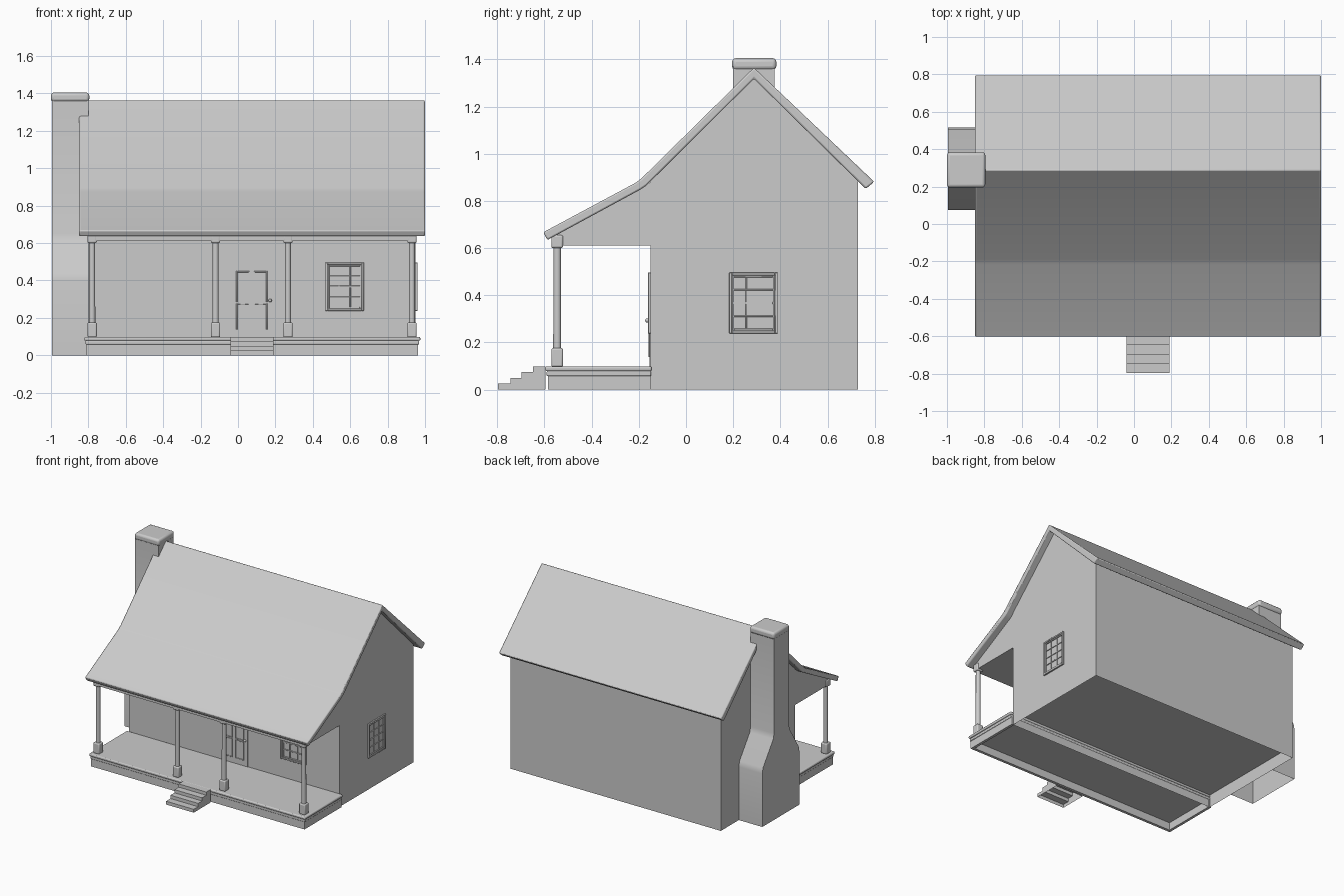
import bpy, bmesh
from math import radians
from mathutils import Matrix, Vector

if "Cube" in bpy.data.objects:
    bpy.data.objects.remove(bpy.data.objects["Cube"])


def finish(name, bm, bevel=0.0, segs=2, loc=(0, 0, 0), rot=0.0, recalc=True):
    if recalc:
        bmesh.ops.recalc_face_normals(bm, faces=bm.faces)
    me = bpy.data.meshes.new(name)
    bm.to_mesh(me)
    bm.free()
    ob = bpy.data.objects.new(name, me)
    bpy.context.collection.objects.link(ob)
    ob.location, ob.rotation_euler.z = loc, rot
    bpy.ops.object.select_all(action='DESELECT')
    ob.select_set(True)
    bpy.context.view_layer.objects.active = ob
    bpy.ops.object.shade_smooth_by_angle(angle=radians(45))
    if bevel:
        m = ob.modifiers.new("bevel", 'BEVEL')
        m.width, m.segments, m.limit_method = bevel, segs, 'ANGLE'
        m.angle_limit = radians(40)
    return ob


def add_box(bm, x, y, z):
    mid = Vector([(a + b) / 2 for a, b in (x, y, z)])
    size = [b - a for a, b in (x, y, z)]
    bmesh.ops.create_cube(bm, size=1, matrix=Matrix.Translation(mid) @ Matrix.Diagonal((*size, 1)))


def box(name, x, y, z, bevel=0.0, segs=2):
    bm = bmesh.new()
    add_box(bm, x, y, z)
    return finish(name, bm, bevel, segs)


def extrude_x(name, profile, x0, x1, bevel=0.0, floor=None):
    """Extrude a (y, z) profile from x0 to x1; floor = height the bottom face is recessed to, 0 = open."""
    bm = bmesh.new()
    face = bm.faces.new([bm.verts.new((x0, y, z)) for y, z in profile])
    new = bmesh.ops.extrude_face_region(bm, geom=[face], use_keep_orig=True)["geom"]
    bmesh.ops.translate(bm, verts=[v for v in new if isinstance(v, bmesh.types.BMVert)],
                        vec=(x1 - x0, 0, 0))
    bmesh.ops.recalc_face_normals(bm, faces=bm.faces)
    if floor is not None:
        low = [f for f in bm.faces if all(v.co.z < 1e-5 for v in f.verts)]
        if floor:
            bmesh.ops.split(bm, geom=low)
            low = [f for f in bm.faces if all(v.co.z < 1e-5 for v in f.verts)]
            bmesh.ops.translate(bm, verts=list({v for f in low for v in f.verts}), vec=(0, 0, floor))
        else:
            bmesh.ops.delete(bm, geom=low, context='FACES')
    return finish(name, bm, bevel, recalc=False)


def add_frame(bm, w0, w1, z0, z1, t, depth):
    """Rectangular border of width t, standing out from y = 0 towards -y."""
    add_box(bm, (w0, w0 + t), (-depth, 0.002), (z0, z1))
    add_box(bm, (w1 - t, w1), (-depth, 0.002), (z0, z1))
    add_box(bm, (w0 + t, w1 - t), (-depth, 0.002), (z0, z0 + t))
    add_box(bm, (w0 + t, w1 - t), (-depth, 0.002), (z1 - t, z1))


# House body (floor recessed above the ground) and roof
extrude_x("house_walls", [(-0.15, 0), (0.729, 0), (0.729, 0.89), (0.288, 1.328), (-0.15, 0.9)],
          -0.80, 0.95, floor=0.095)
extrude_x("roof", [(-0.605, 0.667), (-0.215, 0.876), (-0.19, 0.894), (0.288, 1.365), (0.798, 0.881),
                   (0.762, 0.851), (0.288, 1.318), (-0.168, 0.865), (-0.193, 0.848), (-0.588, 0.634)],
          -0.85, 1.0, bevel=0.007)

# Porch ceiling and gable infill
extrude_x("porch_gable", [(-0.57, 0.61), (-0.148, 0.61), (-0.148, 0.88), (-0.19, 0.86), (-0.57, 0.65)],
          -0.80, 0.948)

# Chimney with sloped shoulders, hollow underneath
extrude_x("chimney", [(0.075, 0), (0.515, 0), (0.515, 0.40), (0.507, 0.44), (0.385, 0.61), (0.375, 0.65),
                      (0.375, 1.37), (0.2, 1.37), (0.2, 0.65), (0.19, 0.61), (0.083, 0.44),
                      (0.075, 0.40)], -0.995, -0.80, floor=0)
box("chimney_cap", (-1.0, -0.795), (0.195, 0.383), (1.355, 1.405), bevel=0.016, segs=3)

# Porch floor, trim and hollow skirt
box("porch_floor", (-0.822, 0.975), (-0.597, -0.146), (0.078, 0.098), bevel=0.007, segs=3)
box("porch_trim", (-0.815, 0.968), (-0.591, -0.148), (0.057, 0.079), bevel=0.005)
bm = bmesh.new()
add_box(bm, (-0.81, 0.963), (-0.586, -0.565), (0, 0.06))
for x in ((-0.81, -0.79), (0.943, 0.963)):
    add_box(bm, x, (-0.565, -0.148), (0, 0.06))
finish("porch_skirt", bm)

# Steps
extrude_x("porch_steps", [(-0.797, 0), (-0.797, 0.025), (-0.745, 0.025), (-0.745, 0.05), (-0.698, 0.05),
                          (-0.698, 0.074), (-0.648, 0.074), (-0.648, 0.098), (-0.595, 0.098),
                          (-0.595, 0)], -0.04, 0.19, floor=0)

# Posts
PY = -0.546
for i, px in enumerate((-0.78, -0.12, 0.267, 0.93)):
    bm = bmesh.new()
    bmesh.ops.create_cone(bm, cap_ends=True, segments=16, radius1=0.017, radius2=0.016, depth=0.46,
                          matrix=Matrix.Translation((px, PY, 0.39)))
    finish(f"post_shaft_{i + 1}", bm)
    for part, h, z in (("base", 0.025, (0.096, 0.176)), ("capital", 0.025, (0.6, 0.655))):
        box(f"post_{part}_{i + 1}", (px - h, px + h), (PY - h, PY + h), z, bevel=0.008, segs=3)


# Windows: double border and four rows of three panes
def window(name, loc, rot):
    bm = bmesh.new()
    w, h = 0.103, 0.129
    add_frame(bm, -w, w, -h, h, 0.012, 0.011)
    add_frame(bm, -w + 0.012, w - 0.012, -h + 0.012, h - 0.012, 0.009, 0.007)
    for k in (-1, 1):
        add_box(bm, (k * 0.03 - 0.003, k * 0.03 + 0.003), (-0.004, 0.002), (-h + 0.02, h - 0.02))
    for z, t in ((-0.056, 0.003), (0, 0.005), (0.056, 0.003)):
        add_box(bm, (-w + 0.02, w - 0.02), (-0.005, 0.002), (z - t, z + t))
    finish(name, bm, bevel=0.0015, segs=1, loc=loc, rot=rot)


window("front_window", (0.57, -0.15, 0.367), 0)
window("side_window", (0.95, 0.286, 0.367), radians(90))

# Door with four framed panels and a knob
box("door", (-0.037, 0.187), (-0.155, -0.148), (0.095, 0.482))
bm = bmesh.new()
for x in (-0.01, 0.085):
    for z, h in ((0.138, 0.14), (0.285, 0.165)):
        add_frame(bm, x, x + 0.072, z, z + h, 0.006, 0.003)
finish("door_panels", bm, bevel=0.001, segs=1, loc=(0, -0.155, 0))
bm = bmesh.new()
bmesh.ops.create_uvsphere(bm, u_segments=16, v_segments=8, radius=0.009,
                          matrix=Matrix.Translation((0.172, -0.164, 0.293)))
finish("door_knob", bm)
